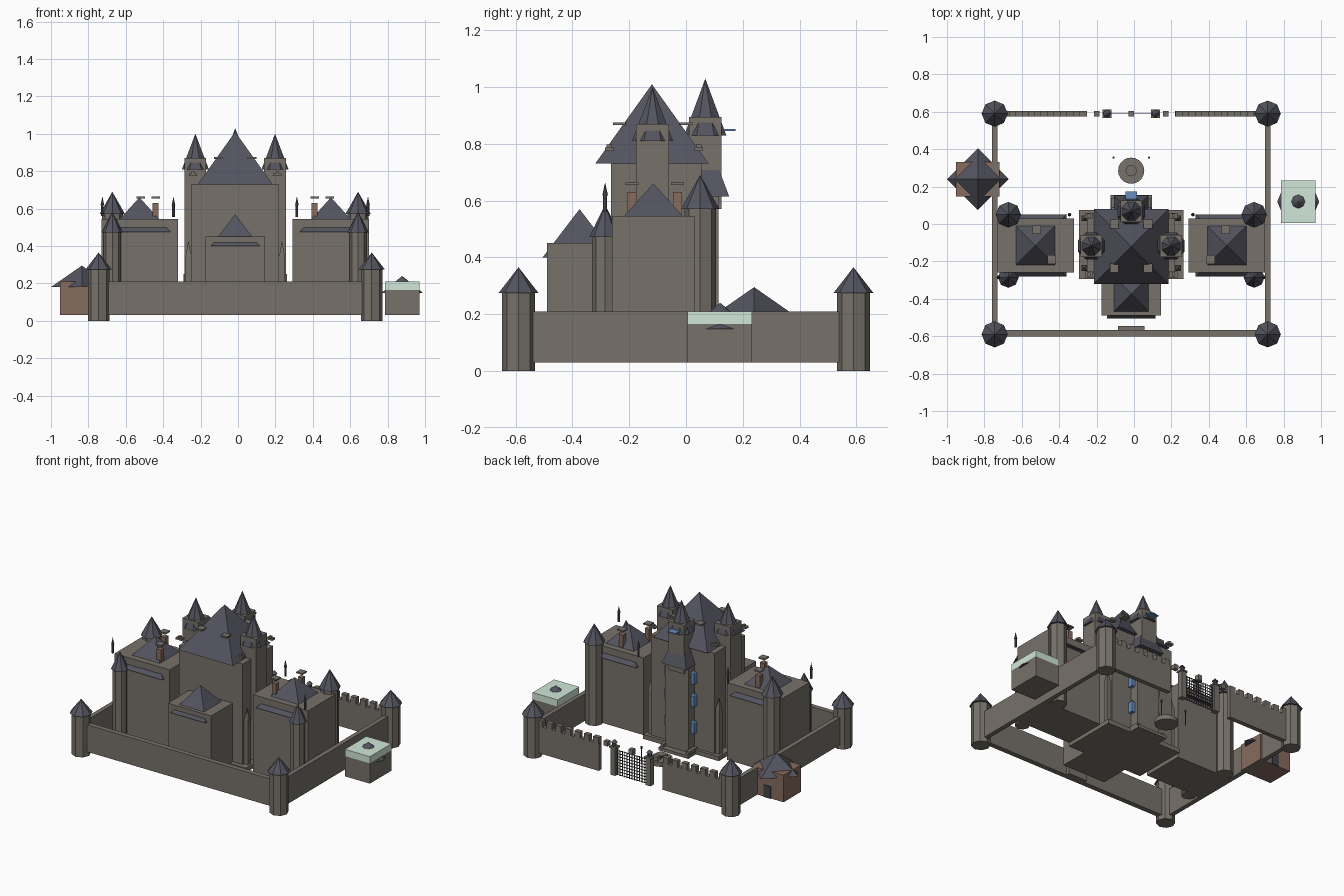
import bpy, bmesh, math
from mathutils import Matrix

CX = -0.015  # symmetry axis of the castle


def mat(name, c):
    m = bpy.data.materials.new(name)
    m.diffuse_color = (*c, 1)
    return m


STONE = mat("stone", (0.185, 0.167, 0.142))
ROOF = mat("slate", (0.088, 0.088, 0.115))
BRICK = mat("brick", (0.245, 0.15, 0.115))
GLASS = mat("pale_glass", (0.64, 0.80, 0.69))
BLUE = mat("blue_glass", (0.14, 0.27, 0.52))
DARK = mat("iron", (0.06, 0.06, 0.07))


def finish(name, bm, m):
    me = bpy.data.meshes.new(name)
    bm.to_mesh(me)
    bm.free()
    me.materials.append(m)
    ob = bpy.data.objects.new(name, me)
    bpy.context.collection.objects.link(ob)
    return ob


def box(name, x0, x1, y0, y1, z0, z1, m=STONE):
    bm = bmesh.new()
    t = Matrix.Translation(((x0 + x1) / 2, (y0 + y1) / 2, (z0 + z1) / 2))
    bmesh.ops.create_cube(bm, size=1, matrix=t @ Matrix.Diagonal((x1 - x0, y1 - y0, z1 - z0, 1)))
    return finish(name, bm, m)


def cone(name, x, y, z0, z1, r0, r1=0.0, n=8, m=ROOF, turn=0.0):
    bm = bmesh.new()
    t = Matrix.Translation((x, y, (z0 + z1) / 2)) @ Matrix.Rotation(turn, 4, 'Z')
    bmesh.ops.create_cone(bm, cap_ends=True, segments=n, radius1=r0, radius2=r1, depth=z1 - z0, matrix=t)
    bmesh.ops.remove_doubles(bm, verts=bm.verts, dist=1e-5)
    return finish(name, bm, m)


def pyramid(name, x, y, half, z0, z1):
    return cone(name, x, y, z0, z1, half * math.sqrt(2), n=4, turn=math.pi / 4)


def tower(name, x, y, z0, z1, top, r, rr, eave=0.0):
    cone(name, x, y, z0, z1, r, r, m=STONE)
    cone(name + "_roof", x, y, z1 - eave, top, rr)


def square_tower(name, x, y, half, z0, z1, eave, top, rr):
    # Square shaft, its eight-sided roof pokes out of each face as a lip
    box(name, x - half, x + half, y - half, y + half, z0, z1)
    cone(name + "_roof", x, y, eave, top, rr, turn=math.pi / 8)


def pinnacle(name, x, y, z0, z1, r=0.01):
    zm = z0 + (z1 - z0) * 0.55
    cone(name, x, y, z0, zm, r * 0.7, r * 0.7, m=ROOF)
    cone(name + "_tip", x, y, zm, z1, r, m=ROOF)


# Outer walls and corner towers
for x in (-0.745, 0.715):
    for y in (-0.59, 0.59):
        tower("corner_tower", x, y, 0, 0.28, 0.365, 0.058, 0.07, 0.005)
    box("side_wall", x - 0.015, x + 0.015, -0.59, 0.59, 0.03, 0.21)
box("front_wall", -0.745, 0.715, -0.602, -0.568, 0.03, 0.21)
box("front_wall_block", CX - 0.07, CX + 0.07, -0.57, -0.545, 0.03, 0.18)

# Back wall with battlements and gateway
for s in (-1, 1):
    a, b = sorted((CX + s * 0.235, CX + s * 0.73))
    box("back_wall", a, b, 0.575, 0.605, 0.03, 0.21)
    for i in range(7):
        x = CX + s * (0.257 + i * 0.069)
        box("merlon", x - 0.02, x + 0.02, 0.575, 0.605, 0.21, 0.25)
    x = CX + s * 0.13
    box("gate_pillar", x - 0.018, x + 0.018, 0.572, 0.608, 0.03, 0.21)
    box("gate_pillar_cap", x - 0.024, x + 0.024, 0.567, 0.613, 0.21, 0.22)
    pinnacle("gate_finial", x, 0.59, 0.22, 0.265, 0.02)
    x = CX + s * 0.185
    box("gate_post", x - 0.015, x + 0.015, 0.575, 0.605, 0.21, 0.24)
box("gate_lintel_block", CX - 0.015, CX + 0.015, 0.575, 0.605, 0.2, 0.235)
for i in range(13):
    x = CX - 0.108 + i * 0.018
    box("gate_bar", x - 0.002, x + 0.002, 0.588, 0.592, 0.03, 0.2, DARK)
for i in range(9):
    z = 0.035 + i * 0.02
    box("gate_rail", CX - 0.112, CX + 0.112, 0.588, 0.592, z - 0.002, z + 0.002, DARK)

# Central keep with its large hipped roof
box("keep", CX - 0.235, CX + 0.235, -0.265, 0.055, 0.03, 0.73)
box("keep_plinth", CX - 0.28, CX + 0.28, -0.295, 0.075, 0.03, 0.06)
pyramid("keep_roof", CX, -0.12, 0.2, 0.73, 1.01)

# Front annex, roof lip pokes out through the front face
box("front_annex", -0.175, 0.145, -0.49, -0.25, 0.03, 0.45)
pyramid("annex_roof", CX, -0.375, 0.13, 0.40, 0.57)

# Stair tower at the back
box("stair_base", CX - 0.085, CX + 0.085, 0.0, 0.115, 0.03, 0.62)
for s in (-1, 1):
    x = CX + s * 0.095
    box("stair_buttress", x - 0.012, x + 0.012, 0.05, 0.14, 0.03, 0.07)
box("stair_step", CX - 0.11, CX + 0.11, 0.05, 0.155, 0.03, 0.05)
pyramid("stair_skirt_roof", CX, 0.06, 0.092, 0.615, 0.86)
square_tower("stair_tower", CX, 0.068, 0.057, 0.57, 0.895, 0.83, 1.03, 0.08)
box("stair_window", CX - 0.03, CX + 0.03, 0.11, 0.175, 0.846, 0.853, BLUE)

for s in (-1, 1):
    # Keep side towers
    x = CX + s * 0.213
    square_tower("keep_tower", x, -0.118, 0.058, 0.03, 0.87, 0.81, 1.0, 0.078)
    # Blue windows on the sides of the stair tower
    for z in (0.17, 0.35, 0.50):
        xx = CX + s * 0.096
        box("stair_side_window", xx - 0.012, xx + 0.012, 0.06, 0.092, z, z + 0.07, BLUE)
        cone("stair_window_head", xx, 0.076, z + 0.07, z + 0.09, 0.018, n=4, m=BLUE, turn=math.pi / 4)
    for y in (-0.235, 0.0):
        # Roof slabs, gargoyles and buttress pinnacles
        xx = CX + s * 0.09
        box("keep_chimney_cap", xx - 0.023, xx + 0.023, y - 0.023, y + 0.023, 0.866, 0.876)
        xx = CX + s * 0.225
        yy = -0.27 if y < -0.1 else 0.045
        box("gargoyle", xx - 0.022, xx + 0.022, yy - 0.015, yy + 0.015, 0.775, 0.787)
        box("gargoyle_head", xx - 0.008, xx + 0.008, yy - 0.01, yy + 0.01, 0.787, 0.797)
    for y in (-0.235, 0.03):
        xx = CX + s * 0.25
        box("buttress", xx - 0.015, xx + 0.015, y - 0.015, y + 0.015, 0.03, 0.35)
        cone("buttress_tip", xx, y, 0.35, 0.43, 0.02, n=4, m=STONE, turn=math.pi / 4)

    # Side wings
    a, b = sorted((CX + s * 0.307, CX + s * 0.715))
    box("wing", a, b, -0.26, 0.03, 0.03, 0.545)
    xw = CX + s * 0.512
    pyramid("wing_roof", xw, -0.115, 0.167, 0.475, 0.66)
    xt = CX + s * 0.657
    tower("wing_back_turret", xt, 0.05, 0.03, 0.58, 0.69, 0.056, 0.068, 0.01)
    tower("wing_front_turret", xt, -0.285, 0.03, 0.48, 0.585, 0.046, 0.056, 0.008)
    pinnacle("wing_pinnacle", CX + s * 0.71, -0.285, 0.56, 0.665)
    pinnacle("wing_pinnacle", CX + s * 0.33, 0.05, 0.555, 0.665)
    # Brick chimneys with floating caps
    for dx, y in ((0.425, -0.19), (0.505, -0.03)):
        xx = CX + s * dx
        box("chimney", xx - 0.016, xx + 0.016, y - 0.016, y + 0.016, 0.52, 0.63, BRICK)
        box("chimney_cap", xx - 0.023, xx + 0.023, y - 0.023, y + 0.023, 0.655, 0.664, STONE)
    # Courtyard lamp posts
    xx = CX + s * 0.095
    cone("lamp_post", xx, 0.355, 0.03, 0.12, 0.003, 0.003, m=DARK)
    cone("lamp_head", xx, 0.355, 0.12, 0.135, 0.006, 0.006, m=DARK)

# Courtyard fountain
cone("fountain_basin", CX, 0.285, 0.03, 0.06, 0.07, 0.07, n=20, m=STONE)
cone("fountain_bowl", CX, 0.285, 0.06, 0.085, 0.012, 0.03, n=16, m=STONE)

# Brick cottage on the left, diamond roof cutting through the box
box("cottage", -0.953, -0.72, 0.148, 0.332, 0.03, 0.21, BRICK)
cone("cottage_roof", -0.835, 0.24, 0.18, 0.295, 0.165, n=4)
box("cottage_door", -0.86, -0.81, 0.33, 0.338, 0.03, 0.11, DARK)

# Greenhouse on the right with a low cone vent cutting through the glass
box("greenhouse_base", 0.785, 0.97, 0.005, 0.232, 0.03, 0.165)
box("greenhouse_glass", 0.785, 0.97, 0.005, 0.232, 0.165, 0.21, GLASS)
cone("greenhouse_vent", 0.878, 0.12, 0.148, 0.24, 0.112)
